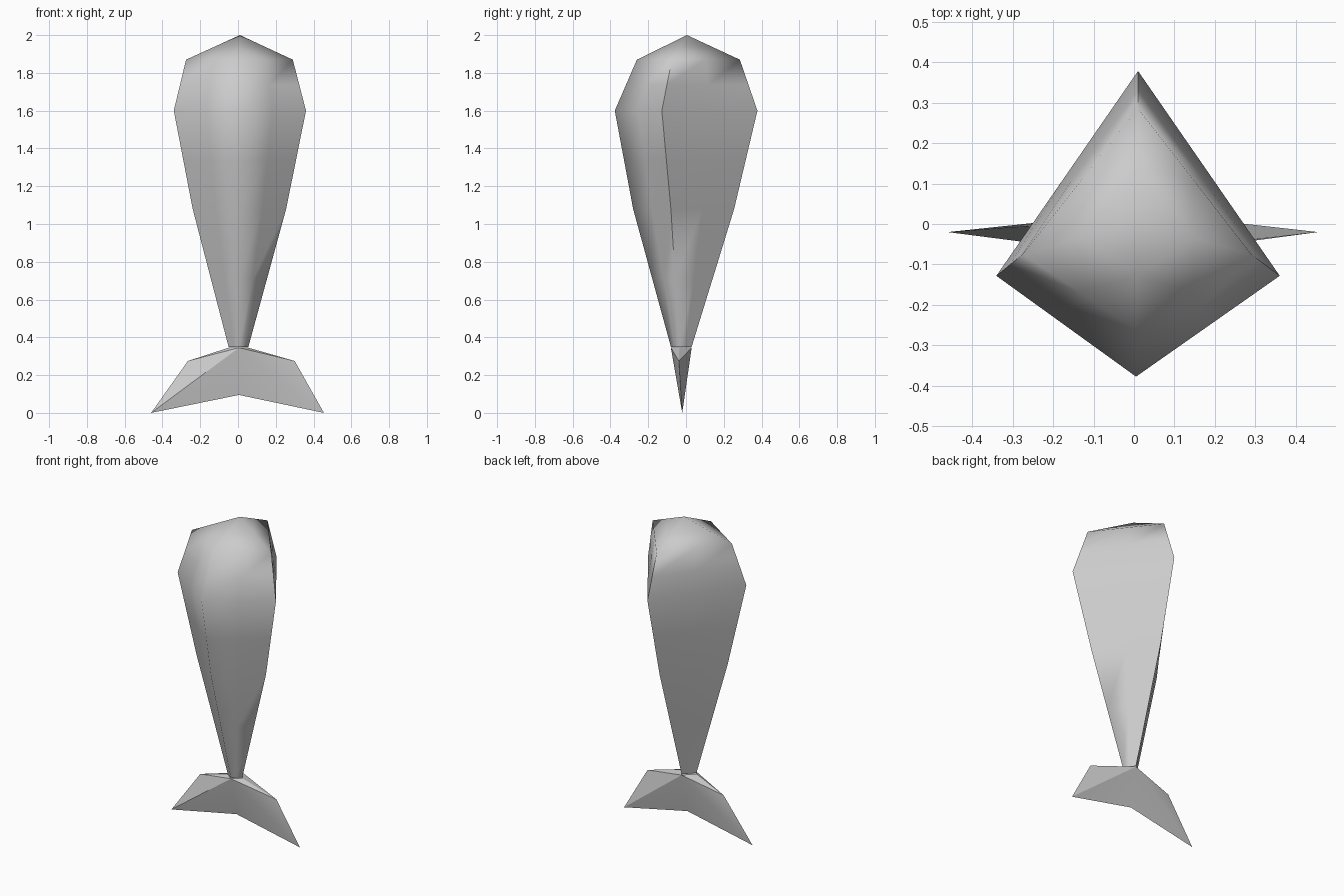
import bpy, bmesh, math

if "Cube" in bpy.data.objects:
    bpy.data.objects.remove(bpy.data.objects["Cube"])


def finish(name, bm, angle):
    bmesh.ops.recalc_face_normals(bm, faces=bm.faces)
    mesh = bpy.data.meshes.new(name)
    bm.to_mesh(mesh)
    bm.free()
    obj = bpy.data.objects.new(name, mesh)
    bpy.context.collection.objects.link(obj)
    bpy.ops.object.select_all(action='DESELECT')
    obj.select_set(True)
    bpy.context.view_layer.objects.active = obj
    bpy.ops.object.shade_smooth_by_angle(angle=math.radians(angle))
    return obj


def ring(bm, z, left, right, side_y, front, back):
    """Diamond cross-section: front, right, back, left."""
    pts = [(0.005, front), (right, side_y), (0.01, back), (left, side_y)]
    return [bm.verts.new((x, y, z)) for x, y in pts]


# z, left x, right x, side y, front y, back y
root = (0.35, -0.05, 0.055, -0.035, -0.08, 0.03)
sections = [
    root,
    (1.08, -0.24, 0.255, -0.08, -0.28, 0.255),
    (1.60, -0.34, 0.36, -0.128, -0.377, 0.378),
    (1.87, -0.275, 0.29, -0.075, -0.26, 0.285),
]

# Body: tapered diamond loft closed by a pointed crown
bm = bmesh.new()
rings = [ring(bm, *s) for s in sections]
for low, high in zip(rings, rings[1:]):
    for i in range(4):
        j = (i + 1) % 4
        bm.faces.new((low[i], low[j], high[j], high[i]))
apex = bm.verts.new((0.01, 0.005, 2.0))
for i in range(4):
    bm.faces.new((rings[-1][i], rings[-1][(i + 1) % 4], apex))
bmesh.ops.subdivide_edges(bm, edges=bm.edges[:], cuts=1, use_grid_fill=True)
finish("body", bm, 85)

# Tail fluke: two swept wedges sharing the lower body ring
bm = bmesh.new()
front, right, back, left = ring(bm, *root)
notch = bm.verts.new((0.005, -0.022, 0.10))
for side, shoulder_pos, tip_pos in (
        (left, (-0.265, -0.005, 0.28), (-0.46, -0.02, 0.005)),
        (right, (0.30, -0.038, 0.28), (0.455, -0.02, 0.005))):
    shoulder = bm.verts.new(shoulder_pos)
    tip = bm.verts.new(tip_pos)
    for edge in (front, back):
        bm.faces.new((edge, side, shoulder))
        bm.faces.new((edge, shoulder, tip))
        bm.faces.new((edge, tip, notch))
bmesh.ops.translate(bm, verts=bm.verts[:], vec=(0, 0, -0.005))
finish("tail_fluke", bm, 20)
